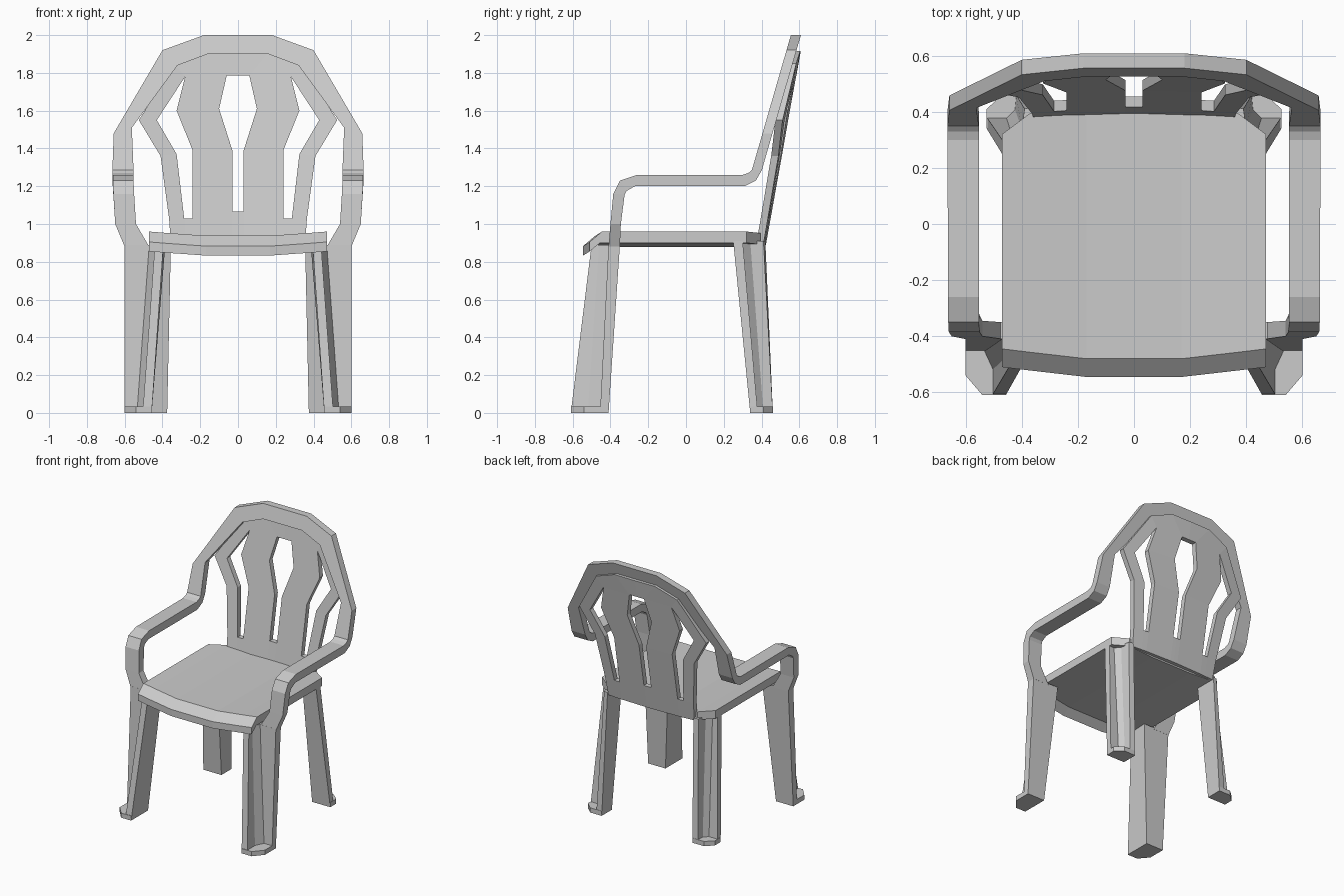
import bpy, bmesh

if "Cube" in bpy.data.objects:
    bpy.data.objects.remove(bpy.data.objects["Cube"])


def finish(name, bm, mirror=False):
    bmesh.ops.recalc_face_normals(bm, faces=bm.faces)
    me = bpy.data.meshes.new(name)
    bm.to_mesh(me)
    bm.free()
    ob = bpy.data.objects.new(name, me)
    bpy.context.collection.objects.link(ob)
    if mirror:
        mod = ob.modifiers.new("Mirror", 'MIRROR')
        mod.use_clip = True
        mod.merge_threshold = 0.0005
    return ob


def loft(name, sections, mirror=False, cap_end=True):
    """Skin a list of equal-length closed rings of 3D points."""
    bm = bmesh.new()
    rings = [[bm.verts.new(p) for p in s] for s in sections]
    n = len(rings[0])
    for a, b in zip(rings, rings[1:]):
        for i in range(n):
            j = (i + 1) % n
            bm.faces.new((a[i], a[j], b[j], b[i]))
    bm.faces.new(rings[0])
    if cap_end:
        bm.faces.new(rings[-1])
    return finish(name, bm, mirror)


# Seat: slab profile with a drooping front lip, sagging towards the middle
cols = [(.47, .32, -.445, 0), (.37, .395, -.457, -.008), (.17, .395, -.48, -.022)]
cols += [(-x, b, f, s) for x, b, f, s in reversed(cols)]
loft("seat", [[(x, b, .96 + s), (x, f, .96 + s), (x, f - .065, .905 + s), (x, f - .065, .855 + s),
               (x, f - .01, .90 + s), (x, b, .90 + s)] for x, b, f, s in cols])


# Legs: L-shaped sections, hollow side outward, each on a small foot plate
def leg(name, bottom, top, foot, z_top):
    loft(name, [[(x, y, 0) for x, y in bottom], [(x, y, z_top) for x, y in top]], True)
    loft(name + "_foot", [[(x, y, z) for x, y in foot] for z in (0, .035)], True)


leg("front_leg",
    [(.457, -.41), (.457, -.61), (.505, -.61), (.505, -.52), (.535, -.455), (.60, -.455), (.60, -.41)],
    [(.385, -.35), (.395, -.50), (.44, -.50), (.44, -.46), (.47, -.41), (.60, -.41), (.60, -.35)],
    [(.457, -.41), (.457, -.61), (.54, -.61), (.60, -.54), (.60, -.41)], .89)
leg("back_leg",
    [(.375, .34), (.375, .46), (.42, .46), (.425, .41), (.455, .38), (.525, .38), (.525, .34)],
    [(.355, .25), (.355, .42), (.39, .41), (.40, .34), (.43, .30), (.47, .30), (.47, .25)],
    [(.375, .34), (.375, .46), (.47, .46), (.525, .41), (.525, .34)], .91)

# Arm rising from the front leg: inner x, outer x, upper (y, z), lower (y, z)
arm = [(.47, .60, -.41, .88, -.35, .88), (.54, .65, -.40, 1.0, -.345, 1.0),
       (.55, .66, -.385, 1.16, -.325, 1.155), (.553, .662, -.35, 1.23, -.315, 1.175),
       (.553, .662, -.26, 1.26, -.27, 1.2), (.553, .665, .30, 1.26, .31, 1.2),
       (.553, .665, .33, 1.27, .37, 1.23)]
rings = [[(xi, y1, z1), (xo, y1, z1), (xo, y2, z2), (xi, y2, z2)] for xi, xo, y1, z1, y2, z2 in arm]


# ...continuing into the leaning hoop round the back: inner (x, z), outer (x, z)
def lean(z):
    return .35 + .289 * (z - 1.29)


hoop = [(.553, 1.285, .665, 1.285), (.562, 1.51, .658, 1.48), (.32, 1.84, .40, 1.92),
        (.16, 1.9, .18, 2.0), (0, 1.9, 0, 2.0)]
for xi, zi, xo, zo in hoop:
    rings.append([(xi, lean(zi), zi), (xo, lean(zo), zo),
                  (xo, lean(zo) + .053, zo), (xi, lean(zi) + .053, zi)])
loft("arm_and_back_hoop", rings, True, cap_end=False)

# Back panel: right half laid out in (x, z) with the window gaps left open
rows = [
    [(0, .89), (.03, .89), (.24, .89), (.28, .89), (.355, .89)],
    [(0, 1.065), (.03, 1.065), (.24, 1.03), (.285, 1.03), (.365, 1.03)],
    [None, (.03, 1.39), (.24, 1.39), (.325, 1.37), (.41, 1.36)],
    [None, (.10, 1.61), (.325, 1.60), (.43, 1.55), (.525, 1.55)],
    [(0, 1.785), (.06, 1.785), (.28, 1.78), None, (.335, 1.85)],
    [(0, 1.915), (.165, 1.915)],
]
bm = bmesh.new()
v = {}
for r, row in enumerate(rows):
    for c, p in enumerate(row):
        if p:
            x, z = p
            v[r, c] = bm.verts.new((x, .385 + .18 * (z - .89) - .11 * x * x, z))
for c in range(4):
    bm.faces.new((v[0, c], v[0, c + 1], v[1, c + 1], v[1, c]))
for r, c in ((1, 1), (2, 1), (3, 1), (1, 3), (2, 3)):
    bm.faces.new((v[r, c], v[r, c + 1], v[r + 1, c + 1], v[r + 1, c]))
bm.faces.new((v[3, 3], v[3, 4], v[4, 4], v[4, 2]))
bm.faces.new((v[4, 0], v[4, 1], v[5, 1], v[5, 0]))
bm.faces.new((v[4, 1], v[4, 2], v[4, 4], v[5, 1]))
bmesh.ops.recalc_face_normals(bm, faces=bm.faces)
if next(iter(bm.faces)).normal.y > 0 or sum(f.normal.y for f in bm.faces) > 0:
    bmesh.ops.reverse_faces(bm, faces=bm.faces)
# Give the panel thickness backwards
front = list(bm.faces)
ext = bmesh.ops.extrude_face_region(bm, geom=front, use_keep_orig=True)
bmesh.ops.translate(bm, verts=[e for e in ext["geom"] if isinstance(e, bmesh.types.BMVert)],
                    vec=(0, .038, 0))
# Drop the side walls on the mirror plane
bmesh.ops.delete(bm, geom=[f for f in bm.faces if all(abs(p.co.x) < 1e-5 for p in f.verts)],
                 context='FACES_ONLY')
finish("back_panel", bm, True)
